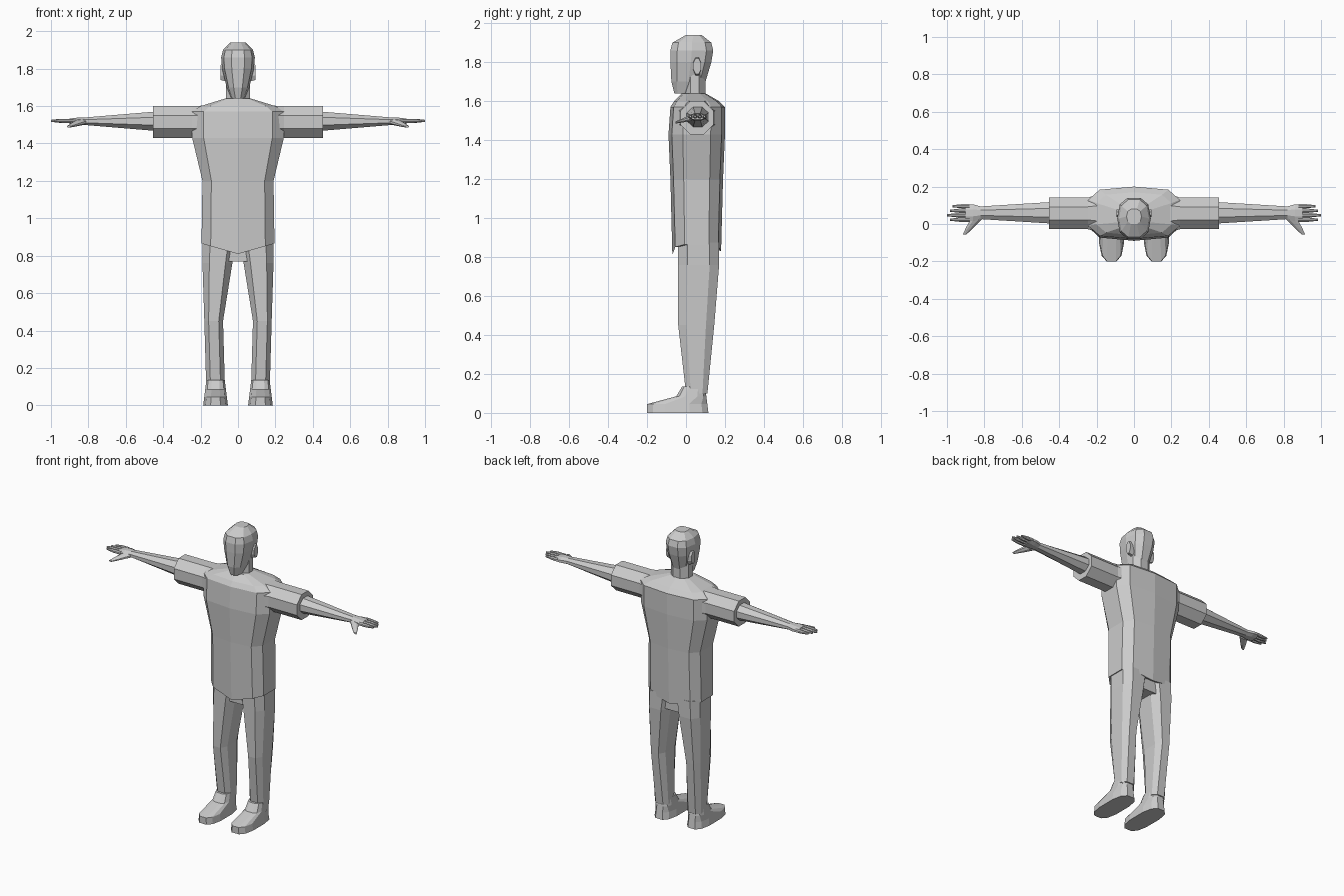
import bpy
import bmesh
from math import sin, cos, tau, copysign
from mathutils import Vector

cube = bpy.data.objects.get("Cube")
if cube:
    bpy.data.objects.remove(cube, do_unlink=True)

colour = (.6, .6, .6, 1)
grey = bpy.data.materials.new("plain grey")
grey.use_nodes = True
grey.diffuse_color = colour
grey.node_tree.nodes["Principled BSDF"].inputs["Base Color"].default_value = colour


def outline(sides, boxy=1, turn=.5):
    """Unit cross-section: a polygon whose corners are pushed out by boxy."""
    angles = [(k + turn) * tau / sides for k in range(sides)]
    points = [[copysign(abs(c) ** boxy, c) for c in (sin(a), -cos(a))] for a in angles]
    widest, deepest = (max(p[i] for p in points) for i in (0, 1))
    return [(u / widest, v / deepest) for u, v in points]


ROUND = outline(8)
BODY = outline(10, boxy=.6, turn=0)
HEAD = outline(10, boxy=.8)
LEG = outline(8, boxy=.7)
SHOE = outline(12, boxy=.7)


def add_object(name, bm):
    bmesh.ops.recalc_face_normals(bm, faces=bm.faces)
    mesh = bpy.data.meshes.new(name)
    bm.to_mesh(mesh)
    bm.free()
    mesh.materials.append(grey)
    obj = bpy.data.objects.new(name, mesh)
    bpy.context.collection.objects.link(obj)
    return obj


def loft(name, shape, sections, side):
    """Skin a shape through sections, each a centre and its two half-axes."""
    bm = bmesh.new()
    previous = None
    for centre, across, along in sections:
        ring = []
        for u, v in shape:
            point = centre + across * u + along * v
            point.x *= side
            ring.append(bm.verts.new(point))
        if previous:
            for k in range(len(ring)):
                bm.faces.new((previous[k - 1], previous[k], ring[k], ring[k - 1]))
        else:
            bm.faces.new(ring)
        previous = ring
    bm.faces.new(previous)
    return add_object(name, bm)


def upright(name, shape, rows, side=1):
    """Loft upwards through rows of height, middle x, half width, front, back."""
    sections = [(Vector((x, (front + back) / 2, z)),
                 Vector((half, 0, 0)),
                 Vector((0, (back - front) / 2, 0)))
                for z, x, half, front, back in rows]
    return loft(name, shape, sections, side)


def sideways(name, y, z, rows, side=1):
    """Loft outwards through rows of x, half depth, half height."""
    sections = [(Vector((x, y, z)), Vector((0, depth, 0)), Vector((0, 0, height)))
                for x, depth, height in rows]
    return loft(name, ROUND, sections, side)


# Main levels of the figure
hem, armpit, shoulder, collar, crown = .865, 1.43, 1.57, 1.64, 1.94
arm_y, arm_z = .057, 1.515
hip = .195
chest = .245

# Shirt, with its hem drawn down to a point at the front
shirt = upright("shirt", BODY, [
    (hem, 0, hip, -.07, .18),
    (1.2, 0, .19, -.08, .19),
    (armpit, 0, chest, -.09, .2),
    (shoulder, 0, chest, -.08, .2),
    (1.6, 0, .2, -.06, .17),
    (collar, 0, .07, -.02, .1),
])
for vert in shirt.data.vertices:
    if vert.co.z < hem + .01:
        vert.co.z -= (.05 - vert.co.y * .08) * (1 - abs(vert.co.x) / hip)

# Sleeves run across the shoulders in one piece
cuff = .085
outer = [(.455, cuff, cuff), (chest, cuff, cuff), (.12, .12, .09)]
inner = [(-x, depth, height) for x, depth, height in reversed(outer)]
sideways("sleeves", arm_y, arm_z, outer + inner)

# Neck, head and pelvis
upright("neck", ROUND, [(z, 0, .065, -.01, .1) for z in (1.6, 1.75)])
upright("head", HEAD, [
    (collar, 0, .035, -.06, .04),
    (1.7, 0, .06, -.075, .1),
    (1.8, 0, .085, -.08, .13),
    (1.86, 0, .09, -.08, .14),
    (1.9, 0, .08, -.07, .13),
    (crown, 0, .04, 0, .08),
])
upright("pelvis", LEG, [(z, 0, .1, -.02, .15) for z in (.77, hem)])

for side, word in ((1, "left"), (-1, "right")):
    # Leg
    upright(word + "_leg", LEG, [
        (hem + .01, .1, .09, -.04, .17),
        (.76, .11, .08, -.04, .17),
        (.45, .13, .05, -.04, .145),
        (.1, .12, .05, 0, .11),
    ], side)

    # Shoe: the toe steps back and the width narrows with height
    steps = ((0, -.2), (.045, -.2), (.085, -.05), (.135, -.02))
    upright(word + "_shoe", SHOE,
            [(z, .12, .066 - z / 8, toe, .115 - z / 8) for z, toe in steps], side)

    # Ear
    sideways(word + "_ear", arm_y, 1.78, [(.06, .02, .05), (.094, .02, .04)], side)

    # Forearm widening into the palm
    wrist, palm = .82, .045
    sideways(word + "_arm", arm_y + .003, arm_z + .004, [
        (.4, .06, .055),
        (wrist, .034, .02),
        (wrist + .04, palm, .019),
        (.9, palm, .014),
    ], side)

    # Fingers, the third being the longest
    for k in range(4):
        tip = 1 - abs(k - 2) * .015
        width = .011
        sideways(f"{word}_finger_{k + 1}", .095 - k * .024, arm_z + .006, [
            (wrist + .06, width, width),
            (tip - .05, width, width),
            (tip, width / 2, width / 2),
        ], side)

    # Thumb, pointing forward and slightly down
    root, tip = Vector((.84, .03, arm_z)), Vector((.905, -.055, 1.49))
    thumb = [(root.lerp(tip, t), Vector((size * 2, 0, 0)), Vector((0, 0, size)))
             for t, size in ((0, .016), (.6, .01), (1, .005))]
    loft(word + "_thumb", ROUND, thumb, side)
